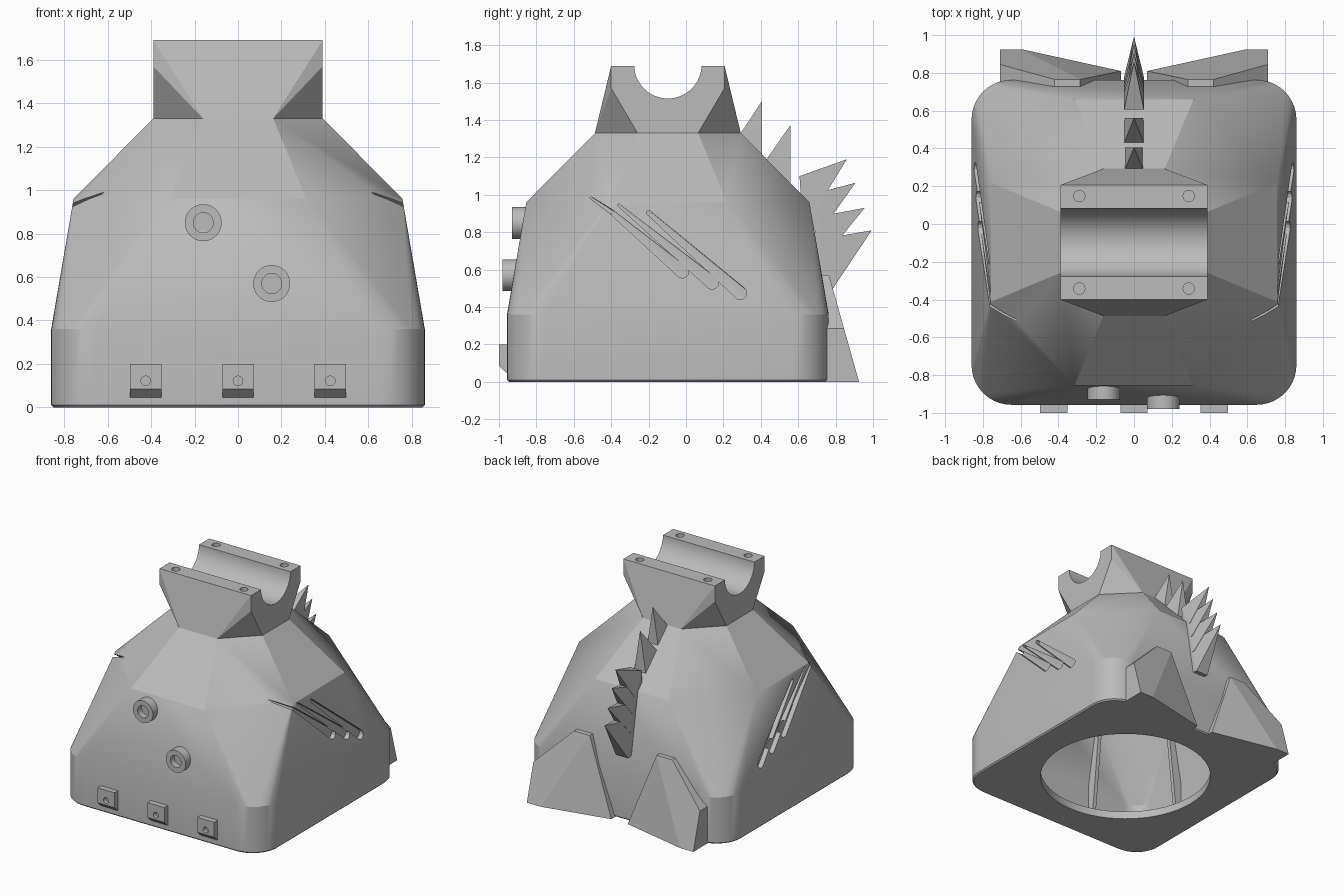
import bpy, bmesh, math
from mathutils import Matrix, Vector

if "Cube" in bpy.data.objects:
    bpy.data.objects.remove(bpy.data.objects["Cube"])

grey = bpy.data.materials.new("plain grey")
grey.use_nodes = True
grey.diffuse_color = (0.5, 0.5, 0.5, 1)
grey.node_tree.nodes["Principled BSDF"].inputs["Base Color"].default_value = (0.5, 0.5, 0.5, 1)

CY = -0.097          # body axis in y


def add(name, bm):
    bmesh.ops.recalc_face_normals(bm, faces=bm.faces[:])
    me = bpy.data.meshes.new(name)
    bm.to_mesh(me)
    bm.free()
    me.materials.append(grey)
    ob = bpy.data.objects.new(name, me)
    bpy.context.collection.objects.link(ob)
    return ob


def hull(name, pts):
    """Convex solid around a set of points."""
    bm = bmesh.new()
    for p in pts:
        bm.verts.new(p)
    bmesh.ops.remove_doubles(bm, verts=bm.verts[:], dist=1e-5)
    res = bmesh.ops.convex_hull(bm, input=bm.verts[:])
    junk = {g for g in res["geom_interior"] + res["geom_unused"] if isinstance(g, bmesh.types.BMVert)}
    bmesh.ops.delete(bm, geom=list(junk), context="VERTS")
    bmesh.ops.dissolve_limit(bm, angle_limit=0.003, verts=bm.verts[:], edges=bm.edges[:])
    return add(name, bm)


def cylinder(name, centre, r, depth, axis="Z", segs=32):
    rot = {"X": Matrix.Rotation(math.pi / 2, 4, "Y"), "Y": Matrix.Rotation(math.pi / 2, 4, "X"),
           "Z": Matrix()}[axis]
    bm = bmesh.new()
    bmesh.ops.create_cone(bm, cap_ends=True, segments=segs, radius1=r, radius2=r, depth=depth,
                          matrix=Matrix.Translation(centre) @ rot)
    return add(name, bm)


def activate(ob):
    bpy.ops.object.select_all(action="DESELECT")
    ob.select_set(True)
    bpy.context.view_layer.objects.active = ob


def cut(ob, cutters):
    for c in cutters:
        m = ob.modifiers.new("cut", "BOOLEAN")
        m.operation, m.solver, m.object = "DIFFERENCE", "EXACT", c
        activate(ob)
        bpy.ops.object.modifier_apply(modifier=m.name)
        bpy.data.objects.remove(c)


def smooth(ob):
    activate(ob)
    bpy.ops.object.shade_smooth_by_angle(angle=math.radians(20))


def rounded_square(half, r, z, n=10):
    pts = []
    for k in range(4):
        for i in range(n + 1):
            a = math.pi / 2 * (k + i / n)
            sx = 1 if k in (0, 3) else -1
            sy = 1 if k in (0, 1) else -1
            pts.append((sx * (half - r) + r * math.cos(a), CY + sy * (half - r) + r * math.sin(a), z))
    return pts


def octagon(half, z):
    f = half * 0.415
    return [(sx * a, CY + sy * b, z) for sx in (1, -1) for sy in (1, -1)
            for a, b in ((half, f), (f, half))]


# Hollow body with round floor opening
body = hull("body", rounded_square(0.85, 0.2, 0) + rounded_square(0.86, 0.21, 0.01)
            + rounded_square(0.86, 0.21, 0.36) + octagon(0.757, 0.96) + octagon(0.39, 1.33))
cavity = hull("cavity", rounded_square(0.79, 0.14, 0.06) + rounded_square(0.79, 0.14, 0.36)
              + octagon(0.69, 0.92) + octagon(0.33, 1.27))
cut(body, [cavity, cylinder("floor_hole", (0, CY, 0), 0.625, 0.3, segs=64)])


# Three tapering scratches on each side
def wall(y, z, r):
    return (0.757 + (0.96 - z) * 0.167 - 0.03, y, z, r)


scratches = [
    [(0.6, -0.53, 1.0, 0.004), wall(-0.4, 0.91, 0.012), wall(-0.02, 0.59, 0.035)],
    [wall(-0.36, 0.945, 0.006), wall(0.14, 0.53, 0.035)],
    [wall(-0.2, 0.905, 0.012), wall(0.29, 0.475, 0.035)],
]


def disc(p, side):
    x, y, z, r = p
    return [(side * xx, y + r * math.cos(t * math.pi / 6), z + r * math.sin(t * math.pi / 6))
            for xx in (x, x + 0.2) for t in range(12)]


for side in (1, -1):
    for path in scratches:
        cut(body, [hull("scratch", disc(a, side) + disc(b, side)) for a, b in zip(path, path[1:])])
smooth(body)

# Saddle on top, with a half-round bearing seat and screw holes
saddle = hull("saddle", octagon(0.39, 1.33) + [(sx * 0.39, CY + sy * 0.303, z)
              for sx in (1, -1) for sy in (1, -1) for z in (1.57, 1.69)])
cut(saddle, [cylinder("seat", (0, CY, 1.695), 0.18, 1, "X", 64)])
cut(saddle, [cylinder("screw_hole", (sx * 0.29, CY + sy * 0.245, 1.69), 0.03, 0.2, segs=20)
             for sx in (1, -1) for sy in (1, -1)])
smooth(saddle)

# Ring buttons on the front
for name, x, z, y in (("upper_button", -0.16, 0.85, -0.93), ("lower_button", 0.155, 0.57, -0.98)):
    ring = cylinder(name, (x, y + 0.05, z), 0.085, 0.1, "Y", 40)
    cut(ring, [cylinder("bore", (x, y, z), 0.046, 0.1, "Y")])
    smooth(ring)

# Small drilled tabs along the lower front
for i in (-1, 0, 1):
    x = i * 0.425
    tab = hull("front_tab", [(x + s * 0.072, y, z) for s in (1, -1) for y, z in
               ((-0.92, 0.045), (-0.956, 0.045), (-1, 0.085), (-1, 0.2), (-0.92, 0.2))])
    cut(tab, [cylinder("pin_hole", (x, -1, 0.122), 0.022, 0.06, "Y", 20)])
    smooth(tab)

# Wedge feet at the back
foot = [(0.71, 0.925, 0), (0.595, 0.925, 0), (0.07, 0.81, 0),
        (0.71, 0.845, 0.285), (0.42, 0.765, 0.57), (0.285, 0.765, 0.57)]
for side, name in ((1, "left_foot"), (-1, "right_foot")):
    hull(name, [(side * x, yy, z) for x, y, z in foot for yy in (y, 0.71)])

# Back spikes: top and bottom of the root, then the tip, as (y, z)
spikes = [
    ((0.28, 1.31), (0.405, 1.17), (0.405, 1.5)),
    ((0.43, 1.19), (0.56, 1.04), (0.56, 1.375)),
    ((0.607, 1.1), (0.7, 0.93), (0.86, 1.19)),
    ((0.66, 1.0), (0.725, 0.81), (0.906, 1.064)),
    ((0.685, 0.88), (0.745, 0.67), (0.955, 0.93)),
    ((0.7, 0.76), (0.78, 0.49), (0.993, 0.81)),
]
for top, low, tip in spikes:
    inner = (top[0] + 0.01, low[1] + 0.01)
    hull("back_spike", [(s * 0.052, *p) for s in (1, -1) for p in (top, low, inner)] + [(0, *tip)])

# Thin ribs inside the walls
for k in range(4):
    turn = Matrix.Translation((0, CY, 0)) @ Matrix.Rotation(k * math.pi / 2, 4, "Z")
    for s in (1, -1):
        hull("inner_rib", [turn @ Vector((s * 0.32 + dx, y, z)) for dx in (-0.015, 0.015)
             for y, z in ((0.75, 0.05), (0.8, 0.05), (0.75, 0.36), (0.8, 0.36), (0.66, 0.9), (0.7, 0.9))])
